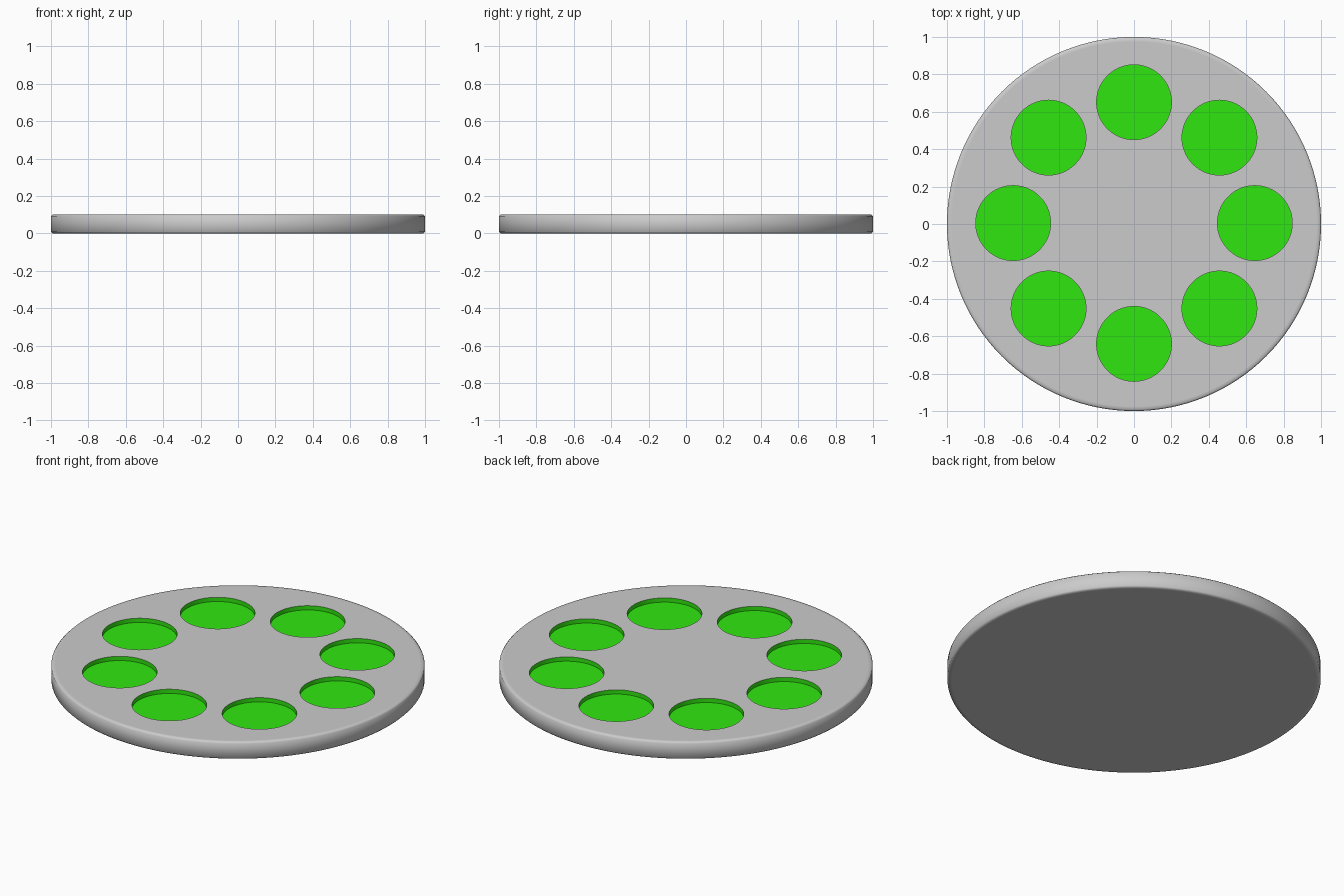
import bpy, bmesh
from math import pi, cos, sin, radians
from mathutils import Matrix, Vector

if "Cube" in bpy.data.objects:
    bpy.data.objects.remove(bpy.data.objects["Cube"])

SEGMENTS = 128
THICK, DEPTH = 0.1, 0.025
POCKET_R, RING_R, RING_Y = 0.2, 0.646, 0.005
centres = [Vector((RING_R * cos(i * pi / 4), RING_Y + RING_R * sin(i * pi / 4)))
           for i in range(8)]


def to_object(name, bm):
    bmesh.ops.recalc_face_normals(bm, faces=bm.faces)
    mesh = bpy.data.meshes.new(name)
    bm.to_mesh(mesh)
    bm.free()
    obj = bpy.data.objects.new(name, mesh)
    bpy.context.collection.objects.link(obj)
    return obj


def material(name, colour):
    mat = bpy.data.materials.new(name)
    mat.diffuse_color = colour
    mat.use_nodes = True
    mat.node_tree.nodes["Principled BSDF"].inputs["Base Color"].default_value = mat.diffuse_color
    return mat


# Round plate: softened rim profile swept around z, closed by flat caps
profile = [(0.975, 0), (0.992, 0), (1, 0.008),
           (1, THICK - 0.008), (0.992, THICK), (0.975, THICK)]
bm = bmesh.new()
rings = [[bm.verts.new((r * cos(2 * pi * i / SEGMENTS), r * sin(2 * pi * i / SEGMENTS), z))
          for i in range(SEGMENTS)] for r, z in profile]
for low, high in zip(rings, rings[1:]):
    for i in range(SEGMENTS):
        j = (i + 1) % SEGMENTS
        bm.faces.new((low[i], low[j], high[j], high[i]))
bm.faces.new(rings[0][::-1])
bm.faces.new(rings[-1])
plate = to_object("round_plate", bm)

# Eight pocket cutters
bm = bmesh.new()
for c in centres:
    bmesh.ops.create_cone(bm, cap_ends=True, segments=64, radius1=POCKET_R,
                          radius2=POCKET_R, depth=0.2,
                          matrix=Matrix.Translation((c.x, c.y, THICK - DEPTH + 0.1)))
cutter = to_object("pocket_cutter", bm)
cutter.hide_render = True

# Cut the pockets
bpy.context.view_layer.objects.active = plate
plate.select_set(True)
mod = plate.modifiers.new("pockets", 'BOOLEAN')
mod.operation = 'DIFFERENCE'
mod.solver = 'EXACT'
mod.object = cutter
bpy.ops.object.modifier_apply(modifier=mod.name)
bpy.data.objects.remove(cutter)

# Green pocket floors and walls
mesh = plate.data
mesh.materials.clear()
mesh.materials.append(material("plate_grey", (0.8, 0.8, 0.8, 1)))
mesh.materials.append(material("pocket_green", (0.03, 0.8, 0.005, 1)))
for face in mesh.polygons:
    pts = [mesh.vertices[v].co for v in face.vertices]
    in_pocket = any(all((p.xy - c).length < POCKET_R + 0.002 for p in pts) for c in centres)
    below_top = min(p.z for p in pts) < THICK - 0.01
    face.material_index = 1 if in_pocket and below_top else 0

bpy.ops.object.shade_smooth_by_angle(angle=radians(50))
